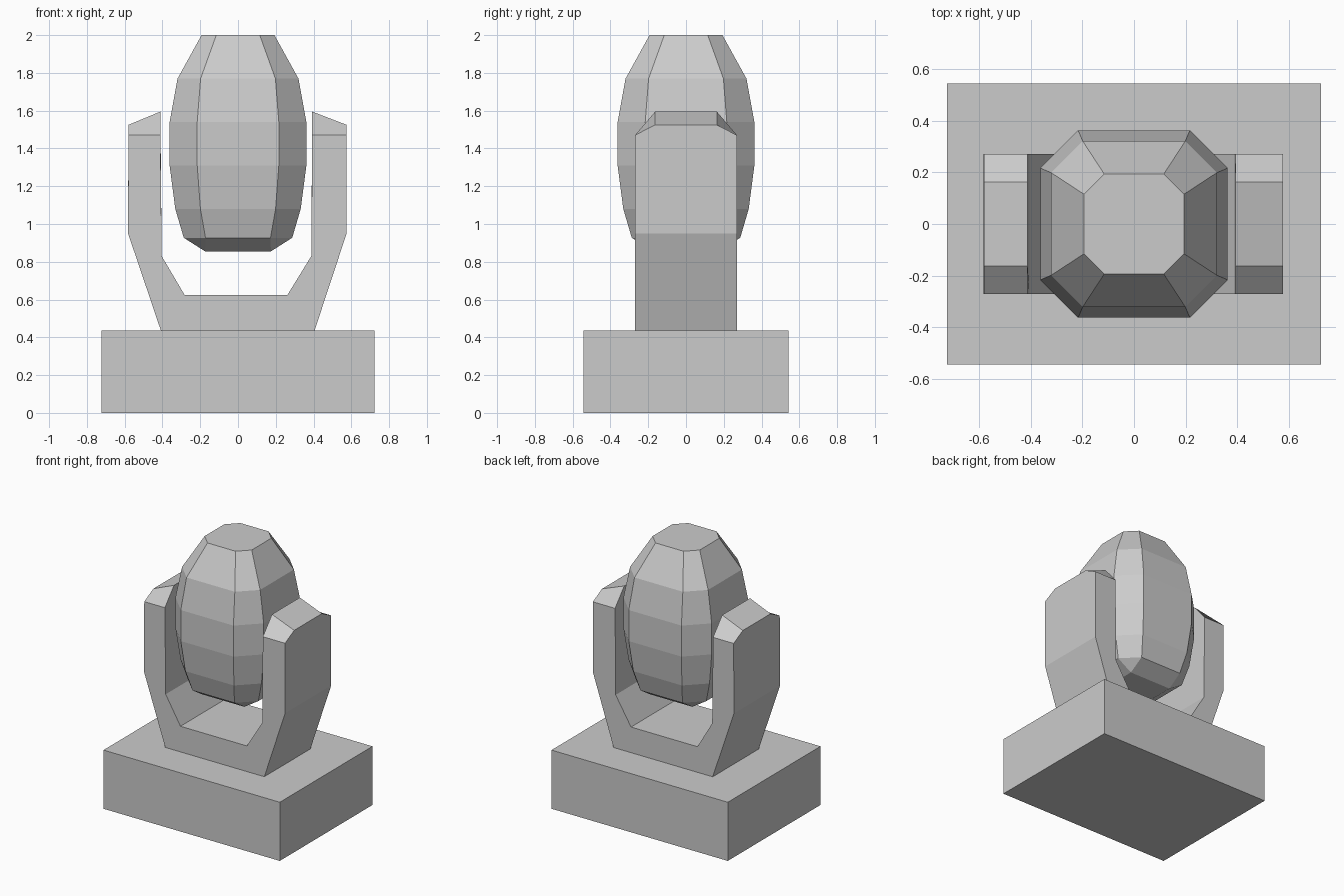
import bpy, bmesh

if "Cube" in bpy.data.objects:
    bpy.data.objects.remove(bpy.data.objects["Cube"])


def loft(name, rings):
    """Bridge a list of closed rings and cap both ends."""
    bm = bmesh.new()
    rows = [[bm.verts.new(p) for p in ring] for ring in rings]
    n = len(rows[0])
    for a, b in zip(rows, rows[1:]):
        for i in range(n):
            j = (i + 1) % n
            bm.faces.new((a[i], a[j], b[j], b[i]))
    bm.faces.new(rows[0])
    bm.faces.new(rows[-1])
    bmesh.ops.remove_doubles(bm, verts=bm.verts, dist=0.0005)
    bmesh.ops.recalc_face_normals(bm, faces=bm.faces)
    mesh = bpy.data.meshes.new(name)
    bm.to_mesh(mesh)
    bm.free()
    obj = bpy.data.objects.new(name, mesh)
    bpy.context.collection.objects.link(obj)
    return obj


# Base block
def rectangle(z):
    return [(-0.723, -0.543, z), (0.723, -0.543, z), (0.723, 0.543, z), (-0.723, 0.543, z)]


loft("base", [rectangle(0), rectangle(0.435)])


# U-shaped yoke: profile slices along y, arm tops chamfered at front and back
def yoke_slice(y, outer_top, inner_top):
    profile = [(-0.408, 0.435), (0.405, 0.435), (0.575, 0.95), (0.575, outer_top),
               (0.393, inner_top), (0.388, 0.83), (0.262, 0.625), (-0.283, 0.625),
               (-0.404, 0.83), (-0.411, inner_top), (-0.58, outer_top), (-0.582, 0.95)]
    return [(x, y, z) for x, z in profile]


loft("yoke", [yoke_slice(-0.27, 1.47, 1.47), yoke_slice(-0.163, 1.525, 1.595),
              yoke_slice(0.163, 1.525, 1.595), yoke_slice(0.27, 1.47, 1.47)])


# Eight-sided lamp head: half-width r, flat-side half-length c
def octagon(z, r, c):
    return [(-c, -r, z), (c, -r, z), (r, -c, z), (r, c, z),
            (c, r, z), (-c, r, z), (-r, c, z), (-r, -c, z)]


sections = [(0.855, 0.174, 0.174), (0.927, 0.287, 0.172), (1.08, 0.332, 0.199),
            (1.31, 0.362, 0.216), (1.54, 0.362, 0.216), (1.77, 0.32, 0.198),
            (2.0, 0.193, 0.115)]
loft("lamp_head", [octagon(*s) for s in sections])
